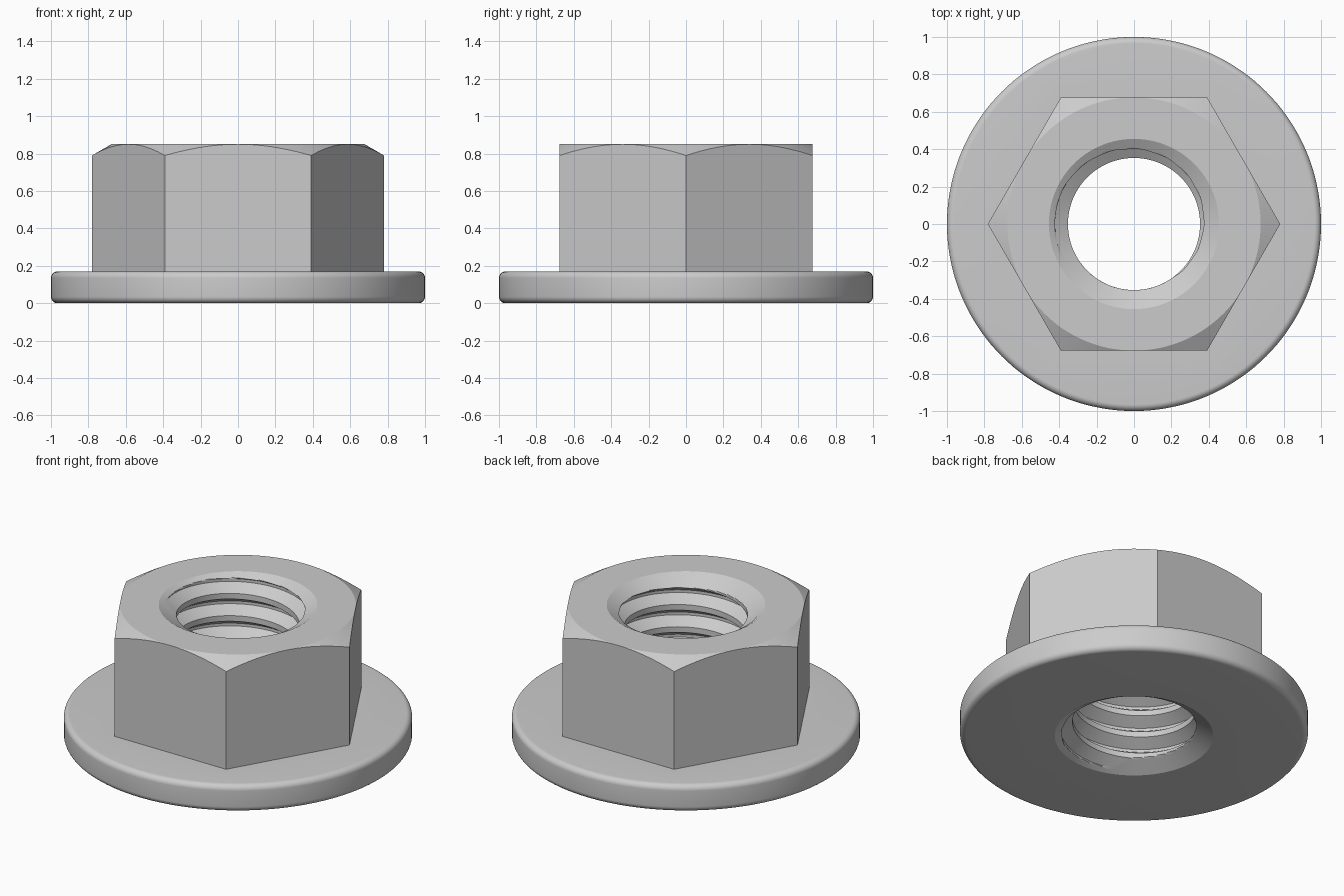
import bpy, bmesh
from math import sin, cos, tan, pi, radians, ceil

if "Cube" in bpy.data.objects:
    bpy.data.objects.remove(bpy.data.objects["Cube"])

SEG = 144                      # steps around the axis
H, FLANGE_H, FILLET = 0.85, 0.17, 0.035
APOTHEM = 0.677                # half the width across the hexagon flats
MINOR, MAJOR, PITCH = 0.353, 0.422, 0.141
MOUTH = 0.455                  # countersink radius at both ends
SLOPE = tan(radians(30))

bm = bmesh.new()
angles = [2 * pi * i / SEG for i in range(SEG + 1)]


def hex_r(a):
    return APOTHEM / cos((a % (pi / 3)) - pi / 6)


def ring(radius, height):
    """Ring of vertices; radius and height are functions of the angle."""
    return [bm.verts.new((radius(a) * cos(a), radius(a) * sin(a), height(a)))
            for a in angles]


def circle(r, z):
    return ring(lambda a: r, lambda a: z)


def skin(rings):
    for lo, hi in zip(rings, rings[1:]):
        for i in range(SEG):
            bm.faces.new((lo[i], lo[i + 1], hi[i + 1], hi[i]))


# Outside: underside, rounded flange rim, hexagon, conical corner chamfer, top
outer = [circle(MOUTH, 0)]
for zc, start in ((FILLET, -90), (FLANGE_H - FILLET, 0)):
    for k in range(9):
        t = radians(start + 90 * k / 8)
        outer.append(circle(1 - FILLET + FILLET * cos(t), zc + FILLET * sin(t)))
outer.append(ring(hex_r, lambda a: FLANGE_H))
outer.append(ring(hex_r, lambda a: H - (hex_r(a) - APOTHEM) * SLOPE))
outer.append(circle(APOTHEM, H))
outer.append(circle(MOUTH, H))
skin(outer)


# Bore: helical thread grid, cut off by the countersink cones at each end
def thread_r(f):
    d = abs((f + 0.5) % 1 - 0.5)           # distance from groove centre, in pitches
    t = min(max((d - 1 / 16) / (5 / 16), 0), 1)
    return MAJOR + (MINOR - MAJOR) * t


ROWS = 32                                   # rows per pitch
turns = ceil(H / PITCH) + 2
bore = []
for j in range(-turns * ROWS, 2 * ROWS + 1):
    f = j / ROWS

    def height(a, f=f):
        return min(max(0.83 + PITCH * (f + a / (2 * pi) - 0.5), 0), H)

    def radius(a, f=f):
        z = height(a)
        if z <= 0 or z >= H:
            return MOUTH
        return max(thread_r(f), MOUTH - min(z, H - z) / SLOPE)

    bore.append(ring(radius, height))
skin(bore)

bmesh.ops.remove_doubles(bm, verts=bm.verts, dist=1e-5)
bmesh.ops.recalc_face_normals(bm, faces=bm.faces)

mesh = bpy.data.meshes.new("flange_nut")
bm.to_mesh(mesh)
bm.free()
nut = bpy.data.objects.new("flange_nut", mesh)
bpy.context.collection.objects.link(nut)
bpy.context.view_layer.objects.active = nut
nut.select_set(True)
bpy.ops.object.shade_smooth_by_angle(angle=radians(22))
